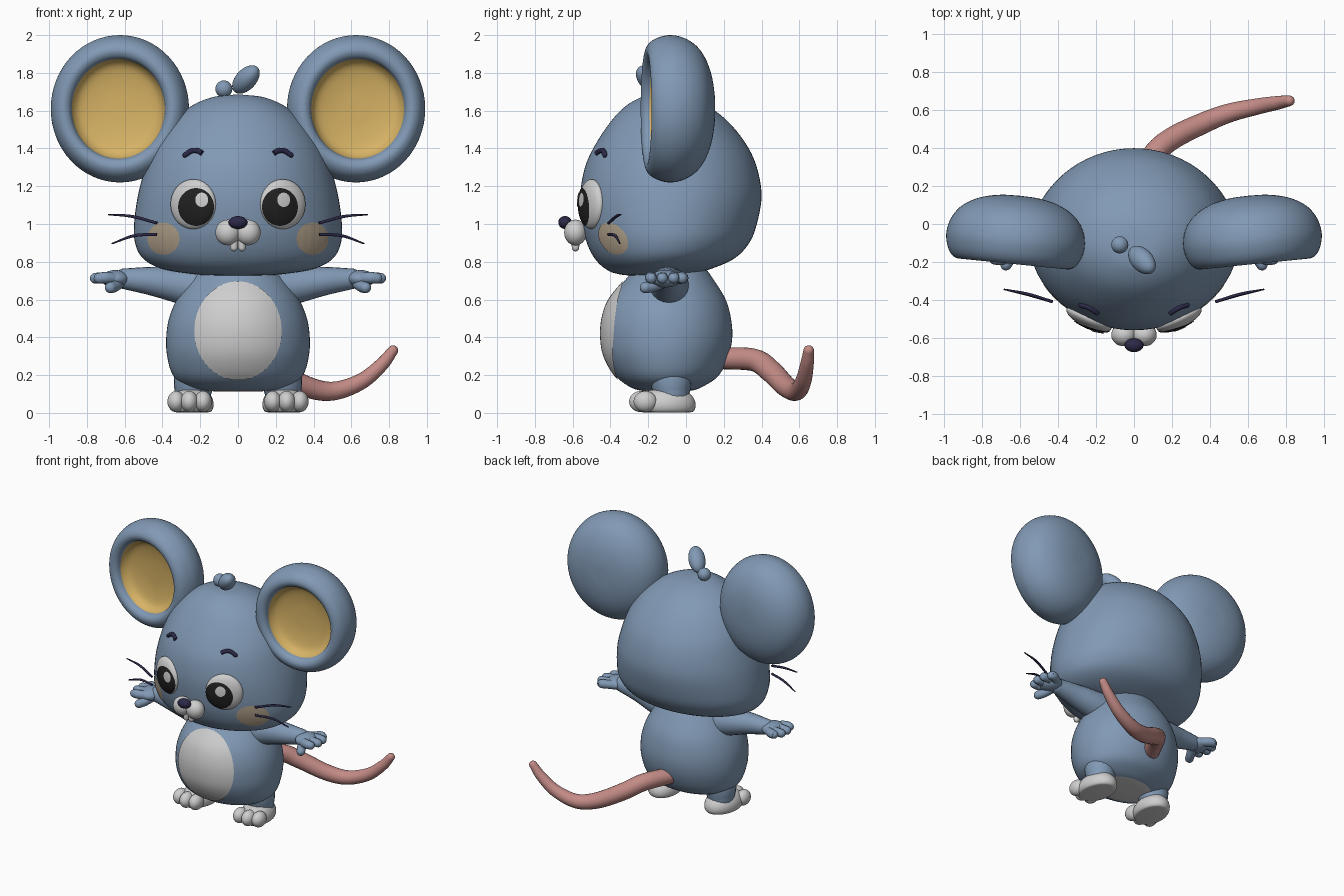
import bpy, bmesh, math
from mathutils import Vector, Matrix, Euler

if "Cube" in bpy.data.objects:
    bpy.data.objects.remove(bpy.data.objects["Cube"])


def material(name, *rgb):
    m = bpy.data.materials.new(name)
    m.use_nodes = True
    m.diffuse_color = (*rgb, 1)
    m.node_tree.nodes["Principled BSDF"].inputs["Base Color"].default_value = (*rgb, 1)
    return m


FUR = material("blue fur", .22, .32, .46)
WHITE = material("soft white", .62, .62, .62)
GOLD = material("inner ear gold", .68, .45, .13)
PINK = material("tail pink", .55, .26, .24)
NAVY = material("navy", .025, .022, .065)
BLACK = material("pupil black", .015, .015, .015)
BLUSH = material("cheek blush", .48, .39, .28)


def smooth(points, steps):
    """Catmull-Rom samples through a list of tuples."""
    pts = [Vector(p) for p in points]
    pts = [2 * pts[0] - pts[1]] + pts + [2 * pts[-1] - pts[-2]]
    out = []
    for a, b, c, d in zip(pts, pts[1:], pts[2:], pts[3:]):
        for i in range(steps):
            t = i / steps
            out.append(b + (c - a) * t / 2 + (2 * a - 5 * b + 4 * c - d) * t * t / 2
                       + (3 * b - a - 3 * c + d) * t ** 3 / 2)
    return out + [pts[-2]]


def finish(name, bm, mats):
    bmesh.ops.recalc_face_normals(bm, faces=bm.faces)
    for f in bm.faces:
        f.smooth = True
    mesh = bpy.data.meshes.new(name)
    bm.to_mesh(mesh)
    bm.free()
    for m in mats:
        mesh.materials.append(m)
    ob = bpy.data.objects.new(name, mesh)
    bpy.context.collection.objects.link(ob)
    return ob


def loft(name, rows, mats, rule=None, matrix=None, seg=64, steps=5):
    """Stack of ellipses from rows of (height, half width, front, back)."""
    bm = bmesh.new()
    rings = []
    for z, w, f, b in smooth(rows, steps):
        angles = [math.tau * i / seg for i in range(seg)]
        rings.append([bm.verts.new((w * math.cos(a), (f + b) / 2 + (b - f) / 2 * math.sin(a), z))
                      for a in angles])
    for lo, hi in zip(rings, rings[1:]):
        for i in range(seg):
            j = (i + 1) % seg
            bm.faces.new((lo[i], lo[j], hi[j], hi[i]))
    bm.faces.new(rings[0])
    bm.faces.new(rings[-1])
    if rule:
        for f in bm.faces:
            f.material_index = rule(f.calc_center_median())
    if matrix:
        bm.transform(matrix)
    return finish(name, bm, mats)


def ball(name, mat, centre, radii, rot=(0, 0, 0)):
    bm = bmesh.new()
    bmesh.ops.create_uvsphere(bm, u_segments=32, v_segments=18, radius=1)
    bm.transform(Matrix.LocRotScale(Vector(centre), Euler(rot), Vector(radii)))
    return finish(name, bm, [mat])


def tube(name, mat, points, sides=5):
    """Tapered round-ended tube through (x, y, z, radius) points."""
    path = smooth(points, 8)
    end, r = path[-1].xyz, path[-1].w
    d = (end - path[-2].xyz).normalized()
    for k in range(1, 6):
        a = math.radians(17.5 * k)
        path.append(Vector((*(end + d * r * math.sin(a)), r * math.cos(a))))
    curve = bpy.data.curves.new(name, "CURVE")
    curve.dimensions = "3D"
    curve.bevel_depth = 1
    curve.bevel_resolution = sides
    curve.use_fill_caps = True
    s = curve.splines.new("POLY")
    s.points.add(len(path) - 1)
    for p, q in zip(s.points, path):
        p.co = (*q.xyz, 1)
        p.radius = q.w
    s.use_smooth = True
    curve.materials.append(mat)
    ob = bpy.data.objects.new(name, curve)
    bpy.context.collection.objects.link(ob)
    return ob


def front_y(target, x, z):
    return target.ray_cast((x, -2, z), (0, 1, 0))[1].y


def patch(name, mat, target, cx, cz, rx, rz, lift=.006, rings=12, seg=48):
    """Thin oval laid over the front of a target."""
    bpy.context.view_layer.update()
    bm = bmesh.new()
    bmesh.ops.create_grid(bm, x_segments=1, y_segments=1, size=1)
    bm.clear()
    loops = []
    for k in range(rings + 1):
        q = max(k / rings, .01)
        loop = []
        for i in range(seg):
            a = math.tau * i / seg
            x, z = cx + rx * q * math.cos(a), cz + rz * q * math.sin(a)
            loop.append(bm.verts.new((x, front_y(target, x, z) - lift, z)))
        loops.append(loop)
    bm.faces.new(loops[0])
    for lo, hi in zip(loops, loops[1:]):
        for i in range(seg):
            j = (i + 1) % seg
            bm.faces.new((lo[i], lo[j], hi[j], hi[i]))
    return finish(name, bm, [mat])


# Head and body
head = loft("head", [(.72, .02, -.22, -.18), (.735, .24, -.36, .02), (.765, .41, -.43, .14),
                     (.82, .505, -.485, .26), (.9, .545, -.525, .335), (1, .55, -.55, .375),
                     (1.15, .53, -.56, .4), (1.3, .49, -.535, .375), (1.42, .44, -.48, .32),
                     (1.54, .355, -.4, .225), (1.62, .255, -.325, .12), (1.67, .14, -.24, 0),
                     (1.685, .02, -.17, -.12)], [FUR])
body = loft("body", [(.112, .02, -.12, -.08), (.118, .18, -.24, .03), (.145, .28, -.31, .1),
                     (.2, .345, -.375, .175), (.3, .375, -.43, .225), (.4, .38, -.447, .245),
                     (.5, .365, -.44, .238), (.6, .325, -.405, .21), (.7, .26, -.325, .15),
                     (.8, .18, -.24, .08)], [FUR, WHITE], lambda c: int(c.z < .12))
patch("belly", WHITE, body, 0, .435, .232, .262, .008)

# Hair tuft and tail
ball("tuft_large", FUR, (.042, -.19, 1.765), (.055, .06, .1), (.6, .75, 0))
ball("tuft_small", FUR, (-.075, -.11, 1.715), (.045, .045, .045))
tube("tail", PINK, [(0, .18, .29, .058), (.1, .36, .28, .06), (.2, .45, .22, .06),
                    (.36, .53, .14, .056), (.5, .585, .115, .05), (.65, .62, .165, .043),
                    (.76, .64, .255, .036), (.82, .65, .33, .028)], 8)

# Muzzle
ball("nose", NAVY, (0, -.64, 1.008), (.05, .036, .034))

for side, s in (("left", 1), ("right", -1)):
    # Ear: dished front, rounded rim, domed back
    profile = [(-.09, .01), (-.095, .3), (-.115, .55), (-.15, .655), (-.195, .7), (-.212, .79),
               (-.195, .89), (-.15, .965), (-.08, 1), (0, .95), (.07, .81), (.12, .57),
               (.145, .28), (.15, .01)]
    turn = (Matrix.Translation((s * .617, 0, 1.61)) @ Matrix.Rotation(s * .1, 4, "Z")
            @ Matrix.Rotation(-math.pi / 2, 4, "X") @ Matrix.Diagonal((.367, .39, 1, 1)))
    loft(side + "_ear", [(d, r, -r, r) for d, r in profile], [FUR, GOLD],
         lambda c: int(c.z < 0 and c.xy.length < .675), turn)

    # Eye, brow and cheek
    eye = ball(side + "_eye", WHITE, (s * .237, -.5, 1.105), (.13, .048, .132), (0, 0, s * .42))
    pupil = patch(side + "_pupil", BLACK, eye, s * .222, 1.09, .095, .1, .005)
    patch(side + "_eye_glint", WHITE, pupil, s * .217 + .025, 1.128, .034, .038, .004)
    patch(side + "_cheek", BLUSH, head, s * .395, .922, .085, .085, .005)
    brow = [(.19, 1.375), (.215, 1.388), (.245, 1.387), (.28, 1.365)]
    tube(side + "_brow", NAVY, [(s * x, front_y(head, s * x, z) - .006, z, .014) for x, z in brow])

    # Muzzle half and tooth
    ball(side + "_muzzle", WHITE, (s * .054, -.585, .955), (.066, .06, .068))
    tube(side + "_tooth", WHITE, [(s * .021, -.585, .92, .021), (s * .021, -.585, .895, .021),
                                  (s * .021, -.585, .875, .02)])

    # Whiskers
    tube(side + "_upper_whisker", NAVY, [(s * .43, -.41, 1.005, .008), (s * .56, -.37, 1.04, .008),
                                         (s * .685, -.345, 1.05, .004)], 3)
    tube(side + "_lower_whisker", NAVY, [(s * .43, -.41, .945, .008), (s * .55, -.375, .938, .008),
                                         (s * .665, -.35, .897, .004)], 3)

    # Arm, palm and fingers
    tube(side + "_arm", FUR, [(s * .14, -.09, .65, .12), (s * .3, -.09, .675, .098),
                              (s * .45, -.1, .697, .077), (s * .6, -.1, .71, .055)], 8)
    ball(side + "_palm", FUR, (s * .65, -.11, .71), (.075, .085, .046))
    for i, (y, reach) in enumerate([(-.185, .735), (-.125, .755), (-.065, .75), (-.02, .72)]):
        tube(f"{side}_finger_{i + 1}", FUR, [(s * .64, y * .6 - .045, .71, .03),
                                             (s * .7, y, .715, .031), (s * reach, y, .713, .029)])
    tube(side + "_thumb", FUR, [(s * .63, -.13, .69, .032), (s * .655, -.18, .67, .031),
                                (s * .675, -.215, .663, .03)])

    # Leg and foot with three toes
    tube(side + "_leg", FUR, [(s * .2, -.09, .25, .13), (s * .23, -.08, .17, .112),
                              (s * .24, -.075, .1, .095)], 8)
    place = Matrix.Translation((s * .24, -.09, 0)) @ Matrix.Rotation(s * .12, 4, "Z")
    loft(side + "_foot", [(.002, .07, -.12, .1), (.008, .1, -.16, .13), (.04, .112, -.175, .142),
                          (.08, .104, -.16, .13), (.115, .075, -.12, .09), (.128, .02, -.04, .0)],
         [WHITE], matrix=place, seg=32)
    for i, x in enumerate((-.072, 0, .072)):
        ball(f"{side}_toe_{i + 1}", WHITE, place @ Vector((x, -.135 - .015 * (i == 1), .06)),
             (.046, .062, .056))
